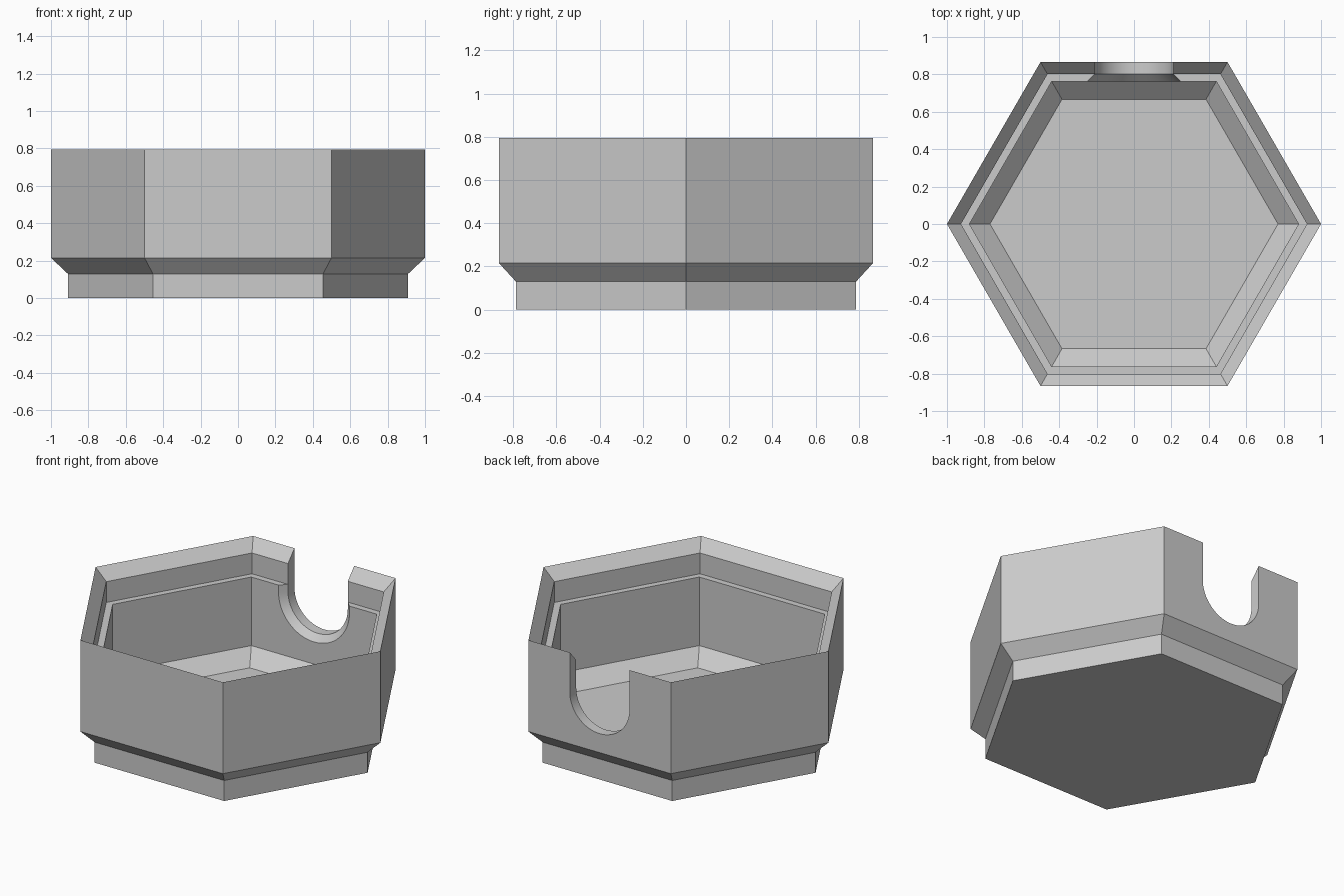
import bpy, bmesh
from math import pi, cos, sin, radians, sqrt

old = bpy.data.objects.get("Cube")
if old:
    bpy.data.objects.remove(old)

grey = bpy.data.materials.new("plain_grey")
grey.use_nodes = True
grey.diffuse_color = (0.6, 0.6, 0.6, 1)
grey.node_tree.nodes["Principled BSDF"].inputs["Base Color"].default_value = grey.diffuse_color


def loft(name, rings):
    """Skin a stack of equal-length rings and cap both ends."""
    bm = bmesh.new()
    loops = [[bm.verts.new(p) for p in ring] for ring in rings]
    for a, b in zip(loops, loops[1:]):
        for i in range(len(a)):
            j = (i + 1) % len(a)
            bm.faces.new((a[i], a[j], b[j], b[i]))
    bm.faces.new(loops[0][::-1])
    bm.faces.new(loops[-1])
    bmesh.ops.recalc_face_normals(bm, faces=bm.faces)
    mesh = bpy.data.meshes.new(name)
    bm.to_mesh(mesh)
    bm.free()
    mesh.materials.append(grey)
    obj = bpy.data.objects.new(name, mesh)
    bpy.context.collection.objects.link(obj)
    return obj


def hexagon(radius, z):
    return [(radius * cos(i * pi / 3), radius * sin(i * pi / 3), z) for i in range(6)]


def u_shape(radius, y, centre_z=0.545, top=1.0, steps=32):
    arc = [(radius * cos(pi + pi * i / steps), y, centre_z + radius * sin(pi + pi * i / steps))
           for i in range(steps + 1)]
    return arc + [(radius, y, top), (-radius, y, top)]


# Hexagonal tray: foot, flared wall, sloped rim, inner ledge, chamfered floor
profile = [(0.91, 0), (0.91, 0.13), (1.0, 0.215), (1.0, 0.795), (0.925, 0.722),
           (0.925, 0.59), (0.88, 0.59), (0.88, 0.155), (0.77, 0.065)]
tray = loft("hexagonal_tray", [hexagon(r, z) for r, z in profile])

# U-shaped notch in the back wall, flaring below the ledge on the inside
ledge_y = 0.925 * sqrt(3) / 2
cutter = loft("notch_cutter", [u_shape(0.31, ledge_y - 0.1), u_shape(0.21, ledge_y),
                               u_shape(0.21, 1.0)])
cutter.hide_render = True
notch = tray.modifiers.new("back_notch", 'BOOLEAN')
notch.operation = 'DIFFERENCE'
notch.solver = 'EXACT'
notch.object = cutter

bpy.ops.object.select_all(action='DESELECT')
tray.select_set(True)
bpy.context.view_layer.objects.active = tray
bpy.ops.object.modifier_apply(modifier=notch.name)
bpy.data.objects.remove(cutter)
bpy.ops.object.shade_smooth_by_angle(angle=radians(30))
